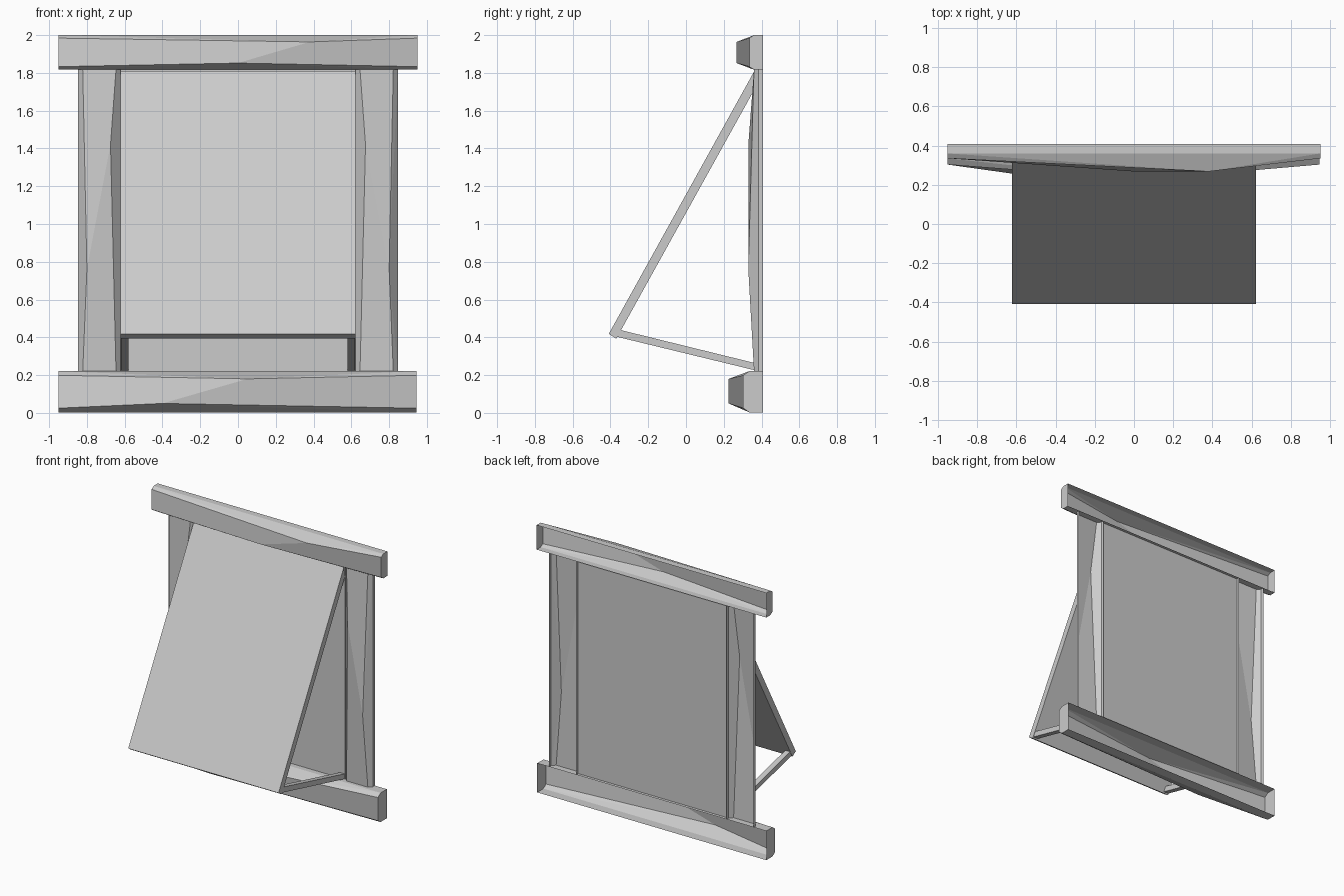
import bpy, bmesh
from mathutils import Vector

if "Cube" in bpy.data.objects:
    bpy.data.objects.remove(bpy.data.objects["Cube"])

BACK = 0.408


def finish(name, bm, open_back=False):
    bmesh.ops.recalc_face_normals(bm, faces=bm.faces)
    if open_back and sum(f.normal.y * f.calc_area() for f in bm.faces) > 0:
        bmesh.ops.reverse_faces(bm, faces=bm.faces)
    me = bpy.data.meshes.new(name)
    bm.to_mesh(me)
    bm.free()
    ob = bpy.data.objects.new(name, me)
    bpy.context.collection.objects.link(ob)
    return ob


def timber(name, place, t0, t1, u0, u1, chamfer, y_side, y_front, lo_mid, hi_mid, y_mid):
    """Open-backed hewn timber; lo_mid / hi_mid are (t, u) kinks of the front edges."""
    bm = bmesh.new()
    prof = [(u0, BACK), (u0, y_side), (u0 + chamfer, y_front),
            (u1 - chamfer, y_front), (u1, y_side), (u1, BACK)]
    a = [bm.verts.new(place(t0, u, y)) for u, y in prof]
    b = [bm.verts.new(place(t1, u, y)) for u, y in prof]
    lo = bm.verts.new(place(*lo_mid, y_mid))
    hi = bm.verts.new(place(*hi_mid, y_mid))
    for i in (0, 4):
        bm.faces.new((a[i], a[i + 1], b[i + 1], b[i]))
    # chamfers fan out to the kinked edge
    for side, edge, mid in ((1, 2, lo), (4, 3, hi)):
        bm.faces.new((a[side], a[edge], mid))
        bm.faces.new((a[side], mid, b[side]))
        bm.faces.new((mid, b[edge], b[side]))
    bm.faces.new((a[2], lo, hi, a[3]))
    bm.faces.new((lo, b[2], b[3], hi))
    bm.faces.new(a)
    bm.faces.new(b)
    return finish(name, bm, True)


def prism(name, x0, x1, outline):
    """Side outline (y, z) extruded along x."""
    bm = bmesh.new()
    f = bm.faces.new([bm.verts.new((x0, y, z)) for y, z in outline])
    ext = bmesh.ops.extrude_face_region(bm, geom=[f])
    moved = [v for v in ext["geom"] if isinstance(v, bmesh.types.BMVert)]
    bmesh.ops.translate(bm, verts=moved, vec=(x1 - x0, 0, 0))
    return finish(name, bm)


def across(t, u, y):
    return Vector((t, y, u))


# Horizontal beams
timber("top_beam", across, -0.95, 0.95, 1.817, 2.0, 0.016, 0.36, 0.335,
       (0.0, 1.852), (0.38, 1.964), 0.268)
timber("bottom_beam", across, -0.95, 0.945, 0.003, 0.221, 0.022, 0.335, 0.303,
       (-0.4, 0.05), (0.05, 0.18), 0.226)

# Side posts
for side, s in (("left", -1), ("right", 1)):
    timber(side + "_post", lambda t, u, y, s=s: Vector((s * u, y, t)),
           0.221, 1.817, 0.622, 0.846, 0.024, 0.385, 0.36,
           (1.42, 0.675), (0.76, 0.80), 0.33)
    # Struts holding the shutter open
    x = sorted((s * 0.58, s * 0.62))
    prism(side + "_strut", x[0], x[1],
          [(-0.36, 0.442), (-0.37, 0.404), (0.38, 0.222), (0.38, 0.26)])

# Back panel closing the opening
prism("back_panel", -0.622, 0.622,
      [(0.375, 0.221), (0.385, 0.221), (0.385, 1.817), (0.375, 1.817)])

# Tilted shutter
prism("shutter", -0.622, 0.622,
      [(-0.409, 0.418), (-0.369, 0.393), (0.375, 1.735), (0.362, 1.81)])
